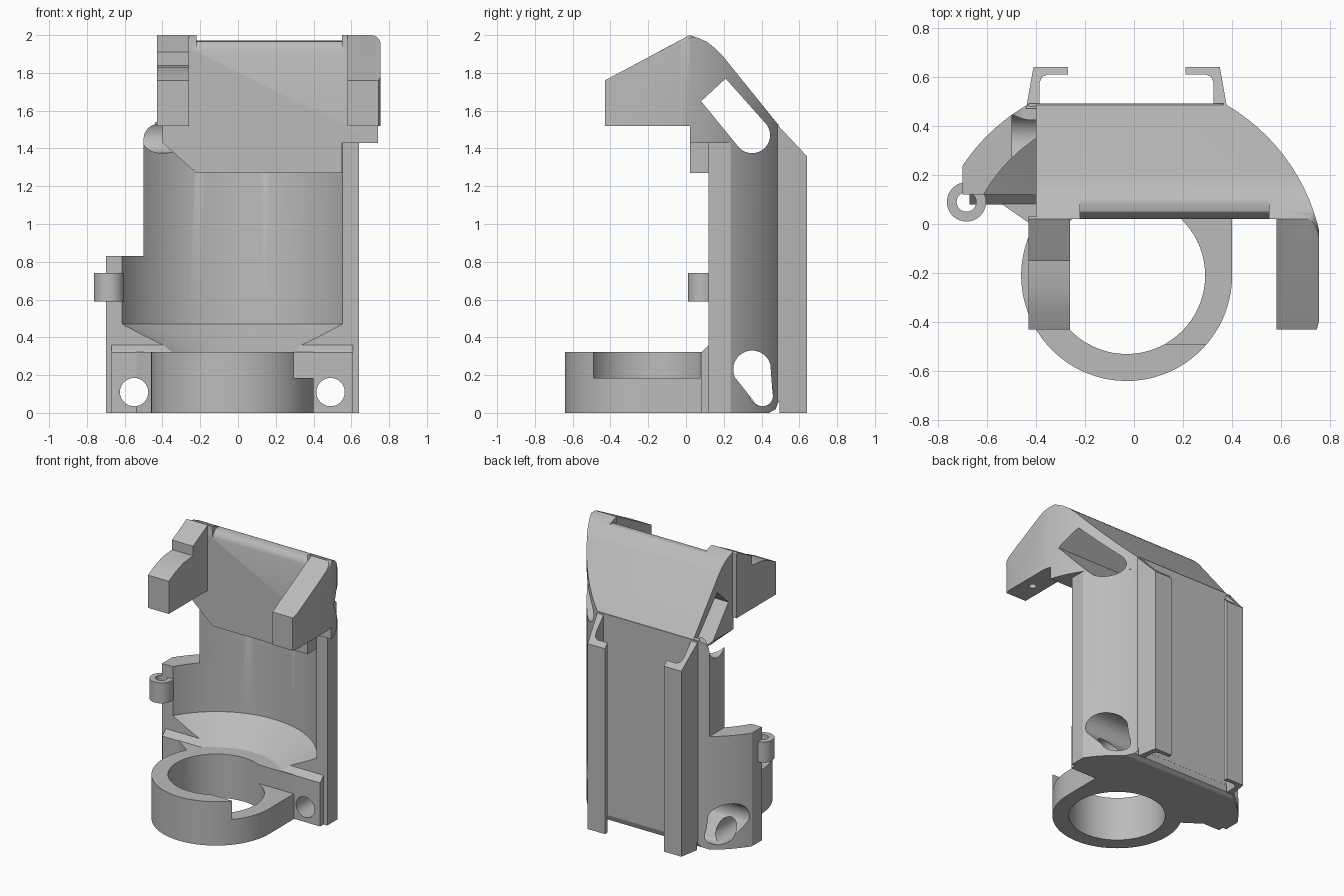
import bpy, bmesh
from math import cos, sin, radians, pi
from mathutils import Vector

if "Cube" in bpy.data.objects:
    bpy.data.objects.remove(bpy.data.objects["Cube"])

grey = bpy.data.materials.new("plain grey")
grey.use_nodes = True
grey.diffuse_color = (0.5, 0.5, 0.5, 1)
grey.node_tree.nodes["Principled BSDF"].inputs["Base Color"].default_value = (0.5, 0.5, 0.5, 1)

CX, CY = -0.03, -0.21   # shared axis of collar, cavity and outer curve


def finish(name, bm):
    bmesh.ops.recalc_face_normals(bm, faces=bm.faces)
    me = bpy.data.meshes.new(name)
    bm.to_mesh(me)
    bm.free()
    me.materials.append(grey)
    ob = bpy.data.objects.new(name, me)
    bpy.context.collection.objects.link(ob)
    return ob


def prism(name, pts, axis, lo, hi):
    """Extrude a flat outline along one axis."""
    place = {"x": lambda a, b, t: (t, a, b),
             "y": lambda a, b, t: (a, t, b),
             "z": lambda a, b, t: (a, b, t)}[axis]
    bm = bmesh.new()
    face = bm.faces.new([bm.verts.new(place(a, b, lo)) for a, b in pts])
    geo = bmesh.ops.extrude_face_region(bm, geom=[face])["geom"]
    move = Vector(place(0, 0, hi - lo))
    bmesh.ops.translate(bm, vec=move, verts=[v for v in geo if isinstance(v, bmesh.types.BMVert)])
    return finish(name, bm)


def arc(x, y, r, a, b, n=24):
    return [(x + r * cos(radians(a + (b - a) * i / n)),
             y + r * sin(radians(a + (b - a) * i / n))) for i in range(n + 1)]


def circle(x, y, r, n=32):
    return arc(x, y, r, 0, 360, n)[:-1]


def box(x, y, z):
    return prism("cutter", [(x[0], y[0]), (x[1], y[0]), (x[1], y[1]), (x[0], y[1])], "z", *z)


def lathe(profile, n=72):
    """Closed solid turned around the shared axis."""
    bm = bmesh.new()
    rings = [[bm.verts.new((x, y, z)) for x, y in circle(CX, CY, r, n)] for r, z in profile]
    for a, b in zip(rings, rings[1:]):
        for i in range(n):
            j = (i + 1) % n
            bm.faces.new((a[i], a[j], b[j], b[i]))
    bm.faces.new(rings[0])
    bm.faces.new(rings[-1])
    return finish("cutter", bm)


def combine(ob, tool, op="DIFFERENCE"):
    mod = ob.modifiers.new("cut", "BOOLEAN")
    mod.operation, mod.solver, mod.object = op, "EXACT", tool
    bpy.context.view_layer.update()
    done = bpy.data.meshes.new_from_object(ob.evaluated_get(bpy.context.evaluated_depsgraph_get()))
    ob.modifiers.clear()
    ob.data = done
    bpy.data.objects.remove(tool)


def cavity():
    return lathe([(0.32, -0.1), (0.32, 0.32), (0.43, 0.32), (0.67, 0.47), (0.67, 1.8)])


def screw_holes(ob):
    for x in (-0.55, 0.49):
        combine(ob, prism("cutter", circle(x, 0.11, 0.075), "y", -0.3, 0.6))


def upper_slot():
    return prism("cutter", [(0.08, 1.65), (0.21, 1.77)] + arc(0.35, 1.47, 0.095, 40, -140), "x", -1, 1)


parts = []

# body shell: curved back, tall wall with a lower shoulder on one side
body = prism("body_shell", [(-0.70, 0.12), (0.64, 0.12)] + arc(CX, CY, 0.805, 33.7, 60.5)
             + arc(CX, CY, 0.805, 119.5, 146.3), "z", 0, 1.6)
combine(body, prism("cutter", [(-0.8, -0.1), (0.8, -0.1), (0.8, 1.45), (0.4, 1.45), (0.36, 1.53)]
                    + arc(-0.42, 1.45, 0.08, 90, 180, 8)
                    + [(-0.5, 0.83), (-0.8, 0.83)], "y", 0, 1), "INTERSECT")
combine(body, cavity())
combine(body, prism("cutter", [(0.44, -0.02), (0.44, 0.0), (0.475, 0.02), (0.49, 0.06),
                               (0.52, 0.06), (0.52, -0.02)], "x", -1, 1))
combine(body, prism("cutter", arc(0.35, 0.23, 0.1, 15, 205) + arc(0.405, 0.09, 0.055, 205, 375),
                    "x", -1, 1))
screw_holes(body)
combine(body, upper_slot())
parts.append(body)

# base front plate with chamfered top
base = prism("base_front", [(0.08, 0), (0.08, 0.32), (0.12, 0.36), (0.16, 0.36), (0.16, 0)],
             "x", -0.67, 0.61)
combine(base, cavity())
screw_holes(base)
parts.append(base)

# collar ring with tangent webs and a stepped notch
collar = prism("collar", arc(CX, CY, 0.43, 152, 360, 48) + [(0.40, 0.13), (-0.61, 0.13)], "z", 0, 0.322)
combine(collar, lathe([(0.32, -0.1), (0.32, 0.5)]))
combine(collar, box((0.0, 0.6), (-0.49, 0.075), (0.185, 0.5)))
screw_holes(collar)
parts.append(collar)

# hood: sloped roof trimmed by the outer curve
def hood_limits(ob):
    combine(ob, prism("cutter", circle(CX, CY, 0.806, 96), "z", 1, 2.2), "INTERSECT")
    combine(ob, prism("cutter", [(-0.43, 1.2), (0.755, 1.2)] + arc(0.705, 1.95, 0.05, 0, 90, 6)
                      + arc(-0.41, 1.98, 0.02, 90, 180, 4), "y", -1, 1), "INTERSECT")


hood = prism("hood", [(0.02, 1.43), (0.02, 2.0), (0.065, 1.985), (0.11, 1.965), (0.155, 1.93),
                      (0.19, 1.895), (0.485, 1.53), (0.485, 1.43)], "x", -0.40, 0.8)
hood_limits(hood)
combine(hood, prism("cutter", [(0.0, 2.1), (0.0, 1.92), (0.02, 1.92), (0.03, 1.945), (0.05, 1.965),
                               (0.08, 1.972), (0.1, 1.97), (0.1, 2.1)], "x", -0.22, 0.55))
combine(hood, upper_slot())
parts.append(hood)

# block hanging under the hood
block = prism("hood_block", [(-0.40, 1.45), (-0.40, 1.43), (-0.22, 1.27), (0.55, 1.27), (0.55, 1.45)],
              "y", 0.02, 0.34)
combine(block, upper_slot())
parts.append(block)

# forward arms
arm = prism("left_arm", [(-0.43, 1.52), (-0.43, 1.76), (0.02, 2.0), (0.05, 1.98), (0.05, 1.52)],
            "x", 0.58, 0.8)
hood_limits(arm)
combine(arm, prism("cutter", circle(0.67, -0.25, 0.025, 16), "z", 1.4, 1.6))
parts.append(arm)
parts.append(prism("right_arm", [(-0.43, 1.52), (-0.43, 1.76), (-0.35, 1.80), (-0.26, 1.83),
                                 (-0.15, 1.84), (-0.15, 1.91), (0.02, 2.0), (0.03, 1.99),
                                 (0.03, 1.52)], "x", -0.43, -0.26))

# hooked rails on the back, with sloping tops
for name, side in (("left_rail", 1), ("right_rail", -1)):
    outline = [(0.41, 0.47), (0.38, 0.64), (0.24, 0.64), (0.24, 0.61), (0.32, 0.61),
               (0.345, 0.60), (0.355, 0.575), (0.355, 0.47)]
    rail = prism(name, [(CX + side * x, y) for x, y in outline], "z", 0, 1.6)
    combine(rail, prism("cutter", [(0.4, 1.615), (0.7, 1.295), (0.7, 1.8), (0.4, 1.8)], "x", -1, 1))
    combine(rail, box((-1, 1), (0.4, 0.495), (-0.1, 0.06)))
    parts.append(rail)

# small eyelet beside the shoulder
eyelet = prism("cable_eyelet", circle(-0.683, 0.09, 0.08), "z", 0.59, 0.74)
combine(eyelet, prism("cutter", circle(-0.683, 0.09, 0.04), "z", 0.5, 0.8))
parts.append(eyelet)

# smooth curves, sharp edges
for ob in parts:
    bpy.ops.object.select_all(action="DESELECT")
    ob.select_set(True)
    bpy.context.view_layer.objects.active = ob
    bpy.ops.object.shade_smooth_by_angle(angle=pi / 6)
